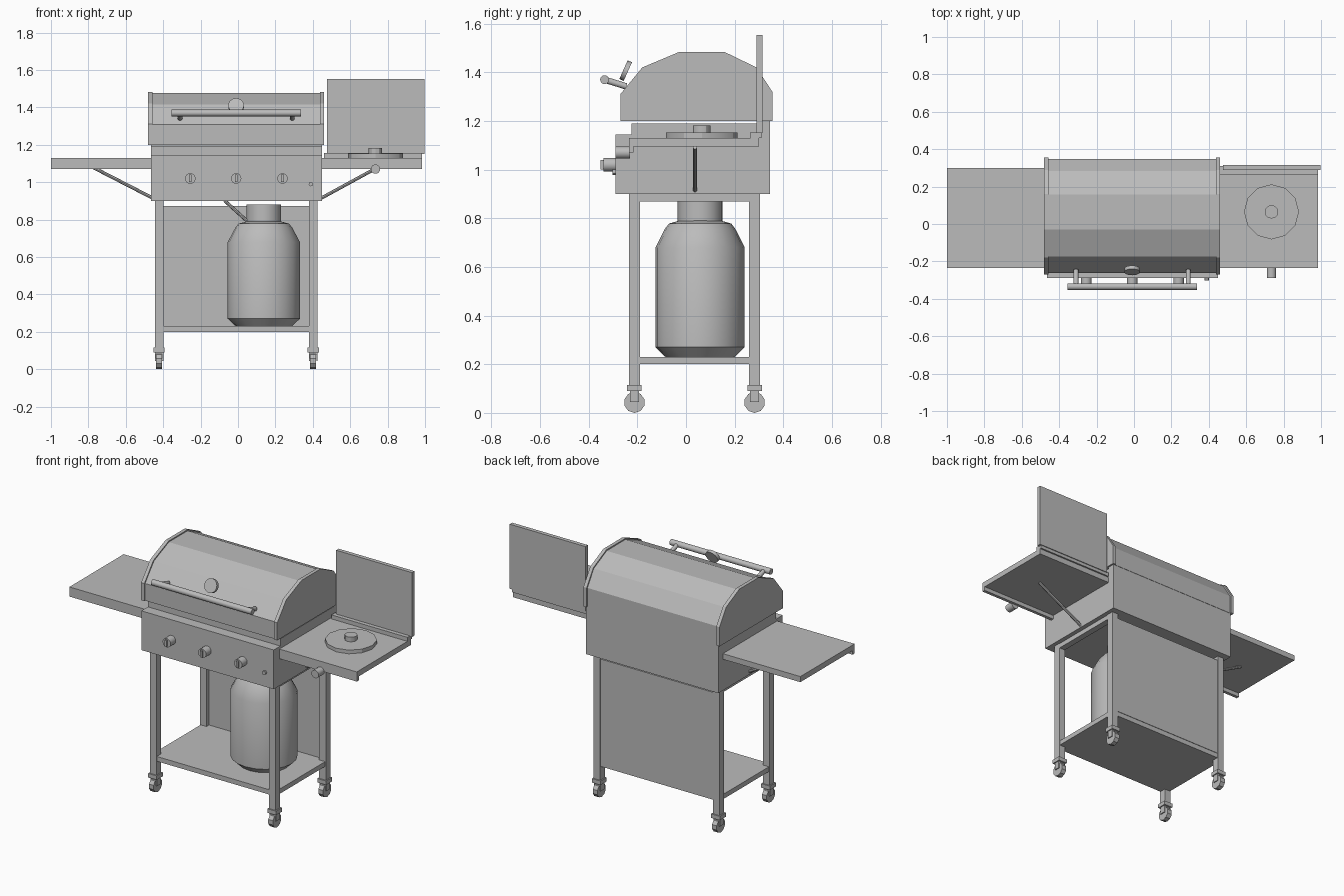
import bpy, bmesh, math
from mathutils import Vector

cube = bpy.data.objects.get("Cube")
if cube:
    bpy.data.objects.remove(cube, do_unlink=True)

grey = bpy.data.materials.new("plain_grey")
grey.use_nodes = True
grey.diffuse_color = (0.5, 0.5, 0.5, 1)
grey.node_tree.nodes["Principled BSDF"].inputs["Base Color"].default_value = (0.5, 0.5, 0.5, 1)


def make(name, bm, smooth=False):
    bmesh.ops.recalc_face_normals(bm, faces=bm.faces)
    mesh = bpy.data.meshes.new(name)
    bm.to_mesh(mesh)
    bm.free()
    mesh.materials.append(grey)
    obj = bpy.data.objects.new(name, mesh)
    bpy.context.collection.objects.link(obj)
    if smooth:
        bpy.ops.object.select_all(action="DESELECT")
        obj.select_set(True)
        bpy.context.view_layer.objects.active = obj
        bpy.ops.object.shade_smooth_by_angle(angle=math.radians(30))
    return obj


def box(name, x, y, z):
    """Box from (low, high) ranges on each axis."""
    bm = bmesh.new()
    bmesh.ops.create_cube(bm, size=1)
    for v in bm.verts:
        v.co = [lo + (c + 0.5) * (hi - lo) for c, (lo, hi) in zip(v.co, (x, y, z))]
    return make(name, bm)


def extrude_x(name, profile, x0, x1):
    """Closed (y, z) profile swept along x."""
    bm = bmesh.new()
    face = bm.faces.new([bm.verts.new((x0, y, z)) for y, z in profile])
    new = bmesh.ops.extrude_face_region(bm, geom=[face])["geom"]
    bmesh.ops.translate(bm, vec=(x1 - x0, 0, 0),
                        verts=[g for g in new if isinstance(g, bmesh.types.BMVert)])
    return make(name, bm)


def rod(name, a, b, radius, sides=16, smooth=True):
    """Cylinder between two points."""
    a, b = Vector(a), Vector(b)
    bm = bmesh.new()
    bmesh.ops.create_cone(bm, cap_ends=True, segments=sides, radius1=radius,
                          radius2=radius, depth=(b - a).length)
    turn = (b - a).to_track_quat("Z", "Y").to_matrix()
    for v in bm.verts:
        v.co = turn @ v.co + (a + b) / 2
    return make(name, bm, smooth)


def lathe(name, profile, centre, sides, squash=1):
    """(radius, z) profile turned around a vertical axis, capped at both ends."""
    bm = bmesh.new()
    rings = []
    for r, z in profile:
        angles = [2 * math.pi * i / sides for i in range(sides)]
        rings.append([bm.verts.new((centre[0] + r * math.cos(t),
                                    centre[1] + squash * r * math.sin(t), z)) for t in angles])
    for low, high in zip(rings, rings[1:]):
        for i in range(sides):
            j = (i + 1) % sides
            bm.faces.new((low[i], low[j], high[j], high[i]))
    bm.faces.new(rings[0])
    bm.faces.new(rings[-1])
    return make(name, bm, True)


# Firebox with stepped front and a back plate meeting the lid
extrude_x("firebox", [(-0.29, 0.9), (-0.29, 1.145), (-0.225, 1.145), (-0.225, 1.19),
                      (0.345, 1.19), (0.345, 0.9)], -0.465, 0.45)
box("lid_hinge_strip", (-0.465, 0.45), (0.3, 0.345), (1.18, 1.21))

# Faceted lid with a raised rim at each end
rim = [(-0.27, 1.2), (-0.27, 1.31), (-0.18, 1.42), (-0.03, 1.483),
       (0.16, 1.483), (0.29, 1.42), (0.355, 1.32), (0.355, 1.2)]
shell = [(0.04 + (y - 0.04) * 0.975, 1.2 + (z - 1.2) * 0.975) for y, z in rim]
extrude_x("lid", shell, -0.47, 0.45)
extrude_x("lid_rim_right", rim, -0.48, -0.458)
extrude_x("lid_rim_left", rim, 0.438, 0.46)

# Lid handle and thermometer
rod("lid_handle", (-0.355, -0.335, 1.37), (0.337, -0.335, 1.37), 0.018)
for side, x in (("right", -0.31), ("left", 0.29)):
    rod(f"handle_arm_{side}", (x, -0.335, 1.37), (x, -0.245, 1.342), 0.013)
rod("thermometer", (-0.01, -0.257, 1.411), (-0.01, -0.239, 1.403), 0.042, 20)

# Control knobs and igniter button
for i, x in enumerate((-0.255, -0.01, 0.238)):
    rod(f"knob_{i}", (x, -0.29, 1.02), (x, -0.34, 1.02), 0.028)
    box(f"knob_grip_{i}", (x - 0.007, x + 0.007), (-0.352, -0.335), (1.0, 1.04))
rod("igniter_button", (0.39, -0.288, 0.99), (0.39, -0.303, 0.99), 0.012, 12)

# Side tables with a front lip and a diagonal brace underneath
for side, x0, x1, foot, top in (("right", -1.0, -0.465, -0.45, -0.8),
                                ("left", 0.45, 0.985, 0.44, 0.77)):
    extrude_x(f"side_table_{side}", [(-0.235, 1.07), (-0.235, 1.13), (0.3, 1.13),
                                     (0.3, 1.095), (-0.215, 1.095), (-0.215, 1.07)], x0, x1)
    rod(f"table_brace_{side}", (foot, 0.037, 0.912), (top, 0.037, 1.092), 0.009, 8)

# Side burner with its knob and upright cover
lathe("burner_plate", [(0.147, 1.13), (0.147, 1.153)], (0.735, 0.065), 12)
lathe("burner_cap", [(0.036, 1.15), (0.036, 1.182)], (0.735, 0.065), 12)
rod("burner_knob", (0.735, -0.23, 1.07), (0.735, -0.29, 1.07), 0.025)
box("cover_hinge", (0.46, 0.985), (0.265, 0.31), (1.13, 1.155))
box("burner_cover", (0.475, 0.998), (0.29, 0.315), (1.15, 1.553))

# Cart: legs, casters, side rails
for side, x in (("right", -0.422), ("left", 0.402)):
    box(f"top_rail_{side}", (x - 0.02, x + 0.02), (-0.2, 0.27), (0.87, 0.902))
    for end, y in (("front", -0.212), ("back", 0.282)):
        tag = f"{end}_{side}"
        box(f"leg_{tag}", (x - 0.0225, x + 0.0225), (y - 0.0225, y + 0.0225), (0.11, 0.902))
        box(f"caster_socket_{tag}", (x - 0.03, x + 0.03), (y - 0.03, y + 0.03), (0.09, 0.115))
        box(f"caster_plate_{tag}", (x - 0.023, x + 0.023), (y - 0.018, y + 0.018), (0.075, 0.092))
        for k in (-1, 1):
            cheek = sorted((x + k * 0.017, x + k * 0.023))
            box(f"caster_fork_{tag}_{k}", cheek, (y - 0.018, y + 0.018), (0.045, 0.08))
        rod(f"wheel_{tag}", (x - 0.016, y, 0.043), (x + 0.016, y, 0.043), 0.043, 10, False)

# Bottom shelf and back panel
box("bottom_shelf", (-0.44, 0.42), (-0.23, 0.3), (0.2, 0.23))
box("back_panel", (-0.4, 0.42), (0.285, 0.303), (0.23, 0.872))

# Gas bottle and hose
lathe("gas_bottle", [(0.15, 0.23), (0.193, 0.27), (0.193, 0.68), (0.152, 0.757),
                     (0.135, 0.778), (0.092, 0.79)], (0.138, 0.058), 20, 0.95)
lathe("bottle_collar", [(0.092, 0.785), (0.092, 0.88)], (0.138, 0.058), 20)
rod("gas_hose", (-0.072, 0.058, 0.902), (0.06, 0.058, 0.782), 0.009, 8)
rod("hose_end", (0.055, 0.058, 0.782), (0.095, 0.058, 0.805), 0.009, 8)
